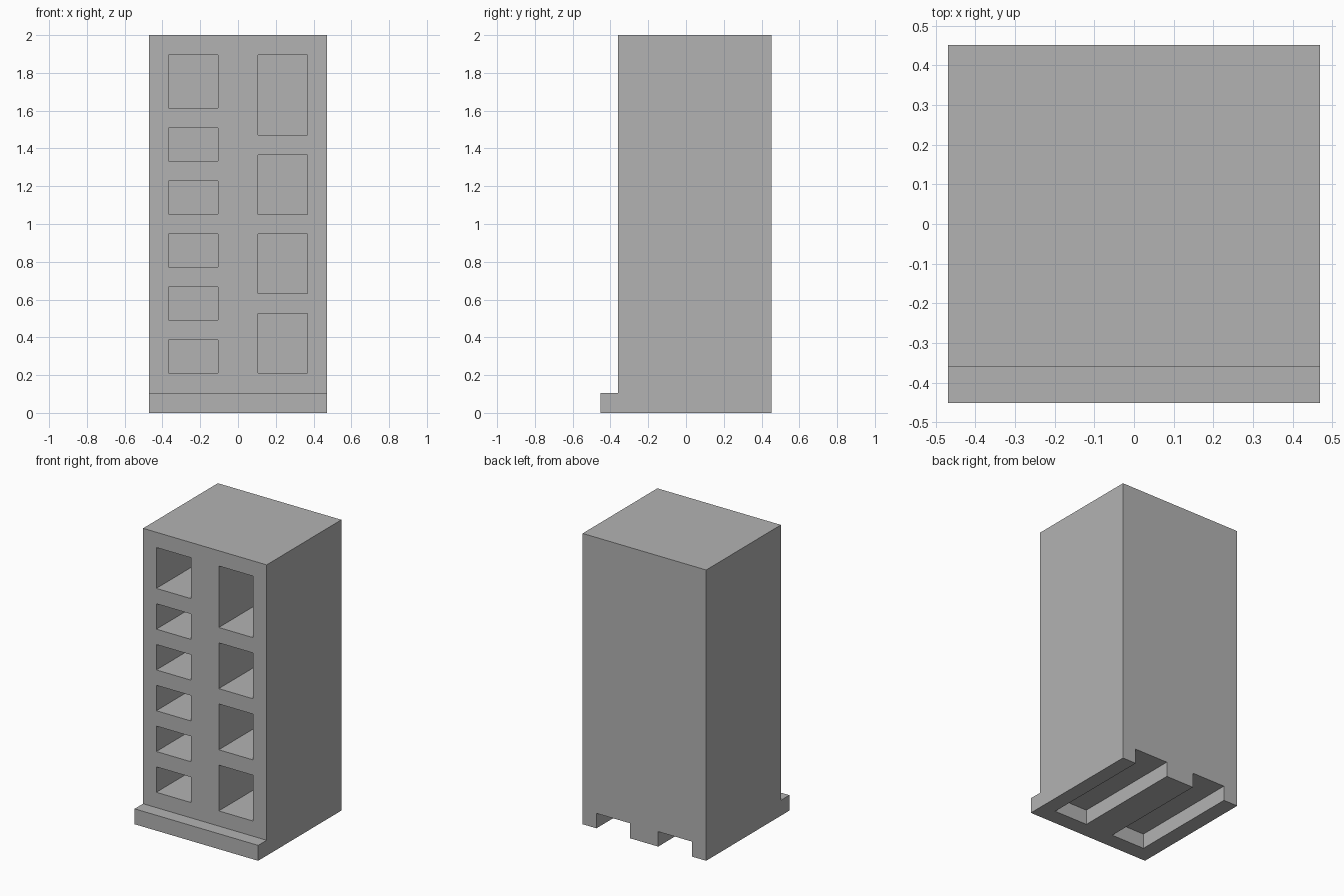
import bpy
import bmesh

if "Cube" in bpy.data.objects:
    bpy.data.objects.remove(bpy.data.objects["Cube"], do_unlink=True)

# Overall sizes
HALF_W, HALF_D, HEIGHT = 0.47, 0.452, 2.0
FACE_Y, LIP_Z = -0.36, 0.106
POCKET_BACK = 0.346

grey = bpy.data.materials.new("plain grey")
grey.use_nodes = True
colour = (0.45, 0.45, 0.45, 1)
grey.diffuse_color = colour
grey.node_tree.nodes["Principled BSDF"].inputs["Base Color"].default_value = colour


def make_object(name, bm):
    bmesh.ops.recalc_face_normals(bm, faces=bm.faces)
    mesh = bpy.data.meshes.new(name)
    bm.to_mesh(mesh)
    bm.free()
    mesh.materials.append(grey)
    obj = bpy.data.objects.new(name, mesh)
    bpy.context.collection.objects.link(obj)
    return obj


def add_box(bm, low, high):
    verts = bmesh.ops.create_cube(bm, size=1)["verts"]
    for v in verts:
        for i in range(3):
            v.co[i] = high[i] if v.co[i] > 0 else low[i]


# Cabinet body with front plinth lip: one side profile swept across the width
profile = [(-HALF_D, 0), (HALF_D, 0), (HALF_D, HEIGHT),
           (FACE_Y, HEIGHT), (FACE_Y, LIP_Z), (-HALF_D, LIP_Z)]
bm = bmesh.new()
side = bm.faces.new([bm.verts.new((-HALF_W, y, z)) for y, z in profile])
swept = bmesh.ops.extrude_face_region(bm, geom=[side])["geom"]
bmesh.ops.translate(bm, vec=(2 * HALF_W, 0, 0),
                    verts=[v for v in swept if isinstance(v, bmesh.types.BMVert)])
cabinet = make_object("cabinet_body", bm)

# Compartments: two columns stacked downwards, with equal shelf thickness
columns = [(-0.369, -0.107, [0.281] + [0.175] * 5),
           (0.106, 0.367, [0.423] + [0.315] * 3)]
bm = bmesh.new()
for x0, x1, heights in columns:
    top = 1.895
    for h in heights:
        add_box(bm, (x0, FACE_Y - 0.05, top - h), (x1, POCKET_BACK, top))
        top -= h + 0.1055

# Underside slots, open at the back
for x0 in (-0.361, 0.109):
    add_box(bm, (x0, -0.338, -0.05), (x0 + 0.256, HALF_D + 0.05, 0.103))
cutter = make_object("compartment_cutter", bm)
cutter.hide_render = True

# Cut the openings
cut = cabinet.modifiers.new("openings", "BOOLEAN")
cut.operation = "DIFFERENCE"
cut.solver = "EXACT"
cut.object = cutter
bpy.context.view_layer.objects.active = cabinet
cabinet.select_set(True)
bpy.ops.object.modifier_apply(modifier=cut.name)
bpy.data.objects.remove(cutter, do_unlink=True)
